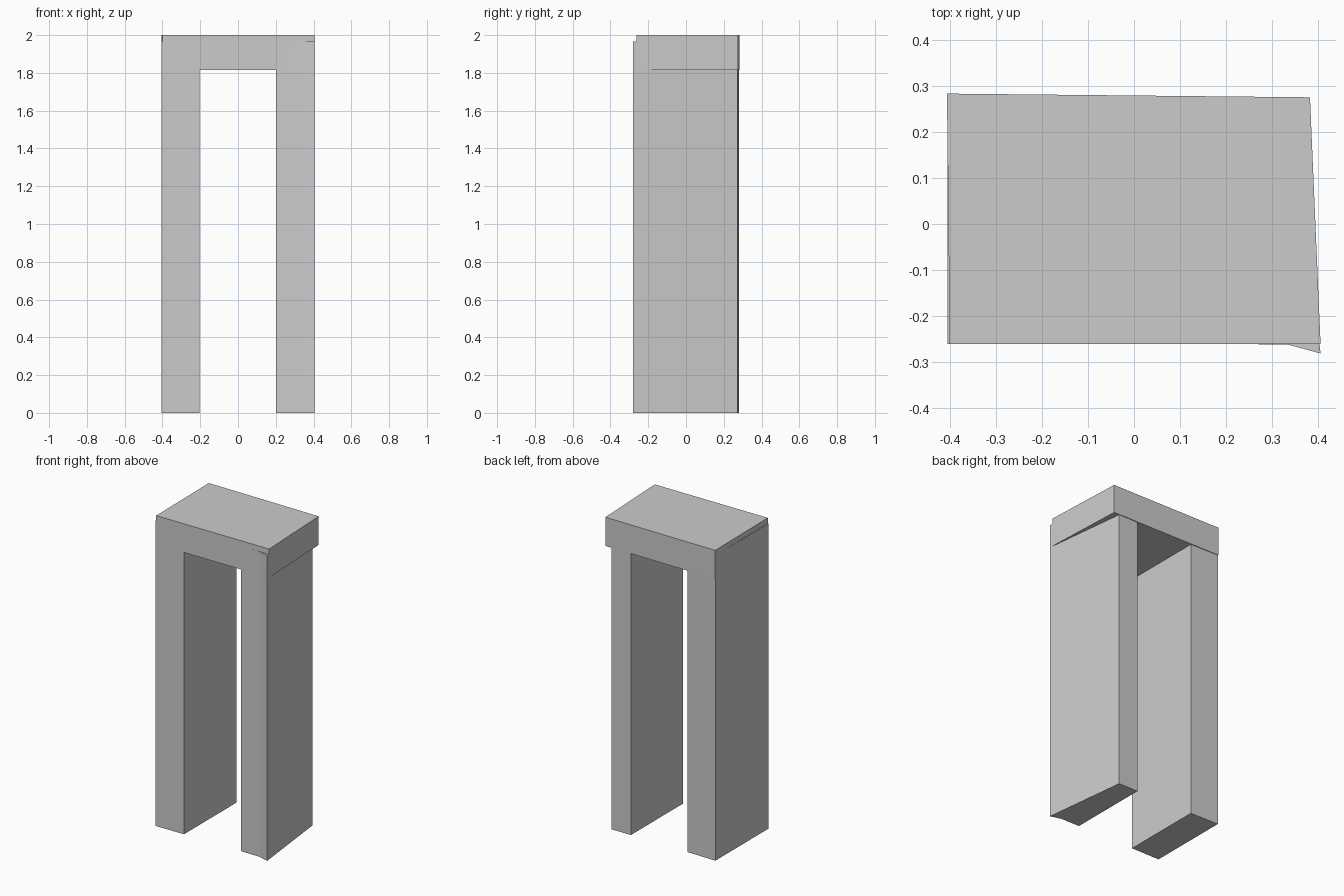
import bpy
import bmesh

if "Cube" in bpy.data.objects:
    bpy.data.objects.remove(bpy.data.objects["Cube"])


def prism(name, outline, z0, z1):
    """Extrude a counter-clockwise plan outline from z0 up to z1."""
    bm = bmesh.new()
    base = bm.faces.new([bm.verts.new((x, y, z0)) for x, y in outline])
    top = bmesh.ops.extrude_face_region(bm, geom=[base])["geom"]
    verts = [g for g in top if isinstance(g, bmesh.types.BMVert)]
    bmesh.ops.translate(bm, verts=verts, vec=(0, 0, z1 - z0))
    bmesh.ops.recalc_face_normals(bm, faces=bm.faces[:])
    mesh = bpy.data.meshes.new(name)
    bm.to_mesh(mesh)
    bm.free()
    obj = bpy.data.objects.new(name, mesh)
    bpy.context.collection.objects.link(obj)
    return obj


LEG_TOP = 1.965

# Upright stones, sunk into the capstone
prism("left_upright",
      [(-0.405, -0.26), (-0.203, -0.26), (-0.203, 0.275), (-0.405, 0.28)],
      0, LEG_TOP)
prism("right_upright",
      [(0.202, -0.26), (0.335, -0.262), (0.405, -0.281), (0.341, 0.272), (0.202, 0.272)],
      0, LEG_TOP)

# Slightly skewed capstone across the top
prism("capstone",
      [(-0.4, -0.261), (0.405, -0.261), (0.382, 0.275), (-0.406, 0.283)],
      1.815, 2.0)
